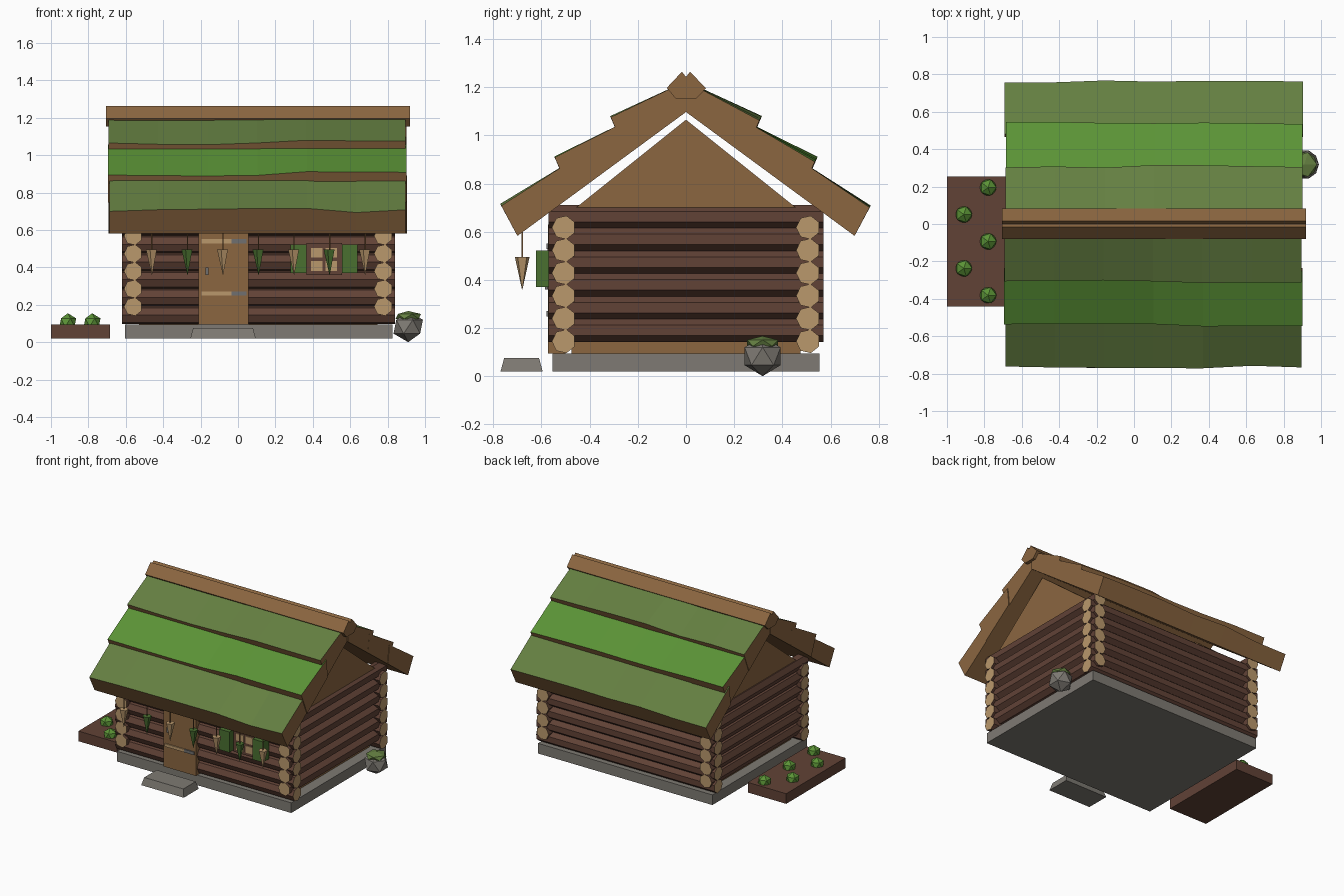
import bpy, bmesh, math, random
from mathutils import Vector

random.seed(4)
cube = bpy.data.objects.get("Cube")
if cube:
    bpy.data.objects.remove(cube, do_unlink=True)


def material(name, r, g, b):
    lin = [((c / 255 + 0.055) / 1.055) ** 2.4 for c in (r, g, b)] + [1]
    m = bpy.data.materials.new(name)
    m.use_nodes = True
    m.diffuse_color = lin
    m.node_tree.nodes["Principled BSDF"].inputs["Base Color"].default_value = lin
    return m


LOG = material("dark log", 97, 66, 54)
WOOD = material("warm plank", 139, 102, 64)
TAN = material("cut wood", 186, 152, 108)
STONE = material("stone", 126, 122, 115)
MOSS = material("dull moss", 100, 127, 65)
GRASS = material("bright grass", 91, 147, 54)
LEAF = material("leaf green", 74, 112, 48)
IRON = material("iron", 112, 112, 112)


def finish(name, bm, mats):
    bmesh.ops.recalc_face_normals(bm, faces=bm.faces)
    me = bpy.data.meshes.new(name)
    bm.to_mesh(me)
    bm.free()
    for m in mats:
        me.materials.append(m)
    ob = bpy.data.objects.new(name, me)
    bpy.context.collection.objects.link(ob)
    return ob


def loft(name, rings, mats, caps=0, top=None):
    """Skin closed rings; caps is the end material, top the side painted with material 1."""
    bm = bmesh.new()
    vs = [[bm.verts.new(p) for p in ring] for ring in rings]
    n = len(vs[0])
    for a, b in zip(vs, vs[1:]):
        for j in range(n):
            k = (j + 1) % n
            f = bm.faces.new((a[j], a[k], b[k], b[j]))
            f.material_index = 1 if j == top else 0
    for ring in (vs[0], vs[-1]):
        bm.faces.new(ring).material_index = caps
    return finish(name, bm, mats)


def along_x(name, profile, x0, x1, mats, **kw):
    return loft(name, [[(x, y, z) for y, z in profile] for x in (x0, x1)], mats, **kw)


def box(name, x0, x1, y0, y1, z0, z1, mat, taper=0.0):
    def ring(z, t):
        return [(x0 + t, y0 + t, z), (x1 - t, y0 + t, z), (x1 - t, y1 - t, z), (x0 + t, y1 - t, z)]
    return loft(name, [ring(z0, 0), ring(z1, taper)], [mat])


def ball(name, loc, radius, mat, squash=1.0):
    bm = bmesh.new()
    bmesh.ops.create_icosphere(bm, subdivisions=1, radius=radius)
    for v in bm.verts:
        v.co = Vector((v.co.x, v.co.y, v.co.z * squash)) + Vector(loc)
    return finish(name, bm, [mat])


def circle(n, r):
    return [(-r * math.cos(i * math.tau / n), r * math.sin(i * math.tau / n)) for i in range(n)]


# Foundation, front step and inner wall core
box("foundation", -0.605, 0.825, -0.555, 0.555, 0.02, 0.095, STONE)
box("front_step", -0.255, 0.095, -0.77, -0.595, 0.02, 0.075, STONE, 0.015)
box("wall_core", -0.53, 0.745, -0.475, 0.475, 0.095, 0.65, WOOD)

# Interlocking log walls with pale cut ends
hept = circle(7, 0.05)
for i in range(6):
    z = 0.145 + i * 0.0945
    for side, y in (("front", -0.507), ("back", 0.507)):
        along_x(f"{side}_log_{i}", [(y + u, z + v) for u, v in hept], -0.62, 0.84, [LOG, TAN], caps=1)
    z += 0.045
    for side, x in (("right", -0.56), ("left", 0.777)):
        rings = [[(x + u, y, z + v) for u, v in hept] for y in (-0.57, 0.57)]
        loft(f"{side}_log_{i}", rings, [LOG, TAN], caps=1)

# Gable triangles
for side, x in (("right", -0.56), ("left", 0.777)):
    along_x(f"{side}_gable", [(-0.475, 0.685), (0.475, 0.685), (0, 1.065)], x - 0.025, x + 0.025, [WOOD])


# Overlapping roof boards: uneven thick planks with green tops
def under(y):
    return 1.097 - 0.735 * y


boards = [
    ((0.0, 1.225), (0.308, 1.068), (0.245, under(0.245)), (0.0, under(0)), MOSS),
    ((0.25, 1.058), (0.54, 0.9), (0.475, under(0.475)), (0.235, under(0.235)), GRASS),
    ((0.48, 0.892), (0.765, 0.705), (0.70, under(0.70)), (0.465, under(0.465)), MOSS),
]
for side, s in (("front", -1), ("back", 1)):
    for b, (inner, outer, low, low_in, green) in enumerate(boards):
        x0 = -0.69 + random.uniform(-0.007, 0.007)
        x1 = 0.90 + random.uniform(-0.007, 0.007)
        rings = []
        for i in range(7):
            x = x0 + (x1 - x0) * i / 6
            d = random.uniform(-0.014, 0.014)
            edge = (outer[0] + d * 0.6, outer[1] + d)
            rings.append([(x, s * y, z) for y, z in (inner, edge, low, low_in)])
        loft(f"{side}_roof_board_{b}", rings, [WOOD, green], top=0)

# Ridge cap with a notch along its top
ridge = [(-0.08, 1.197), (-0.017, 1.264), (0, 1.243), (0.017, 1.264),
         (0.083, 1.195), (0.043, 1.153), (-0.043, 1.153)]
along_x("ridge_cap", ridge, -0.705, 0.92, [WOOD])

# Door with two strap hinges and a handle
box("door", -0.21, 0.055, -0.572, -0.5, 0.095, 0.63, WOOD)
for i, z in enumerate((0.26, 0.54)):
    box(f"door_strap_{i}", -0.195, -0.035, -0.58, -0.57, z - 0.011, z + 0.011, TAN)
    box(f"door_hinge_{i}", -0.035, 0.045, -0.58, -0.57, z - 0.011, z + 0.011, IRON)
box("door_handle", -0.175, -0.158, -0.585, -0.57, 0.36, 0.4, IRON)

# Window with four panes and open shutters
box("window_frame", 0.365, 0.555, -0.575, -0.5, 0.36, 0.53, LOG)
for i, x in enumerate((0.39, 0.467)):
    for j, z in enumerate((0.382, 0.452)):
        box(f"window_pane_{i}{j}", x, x + 0.062, -0.581, -0.574, z, z + 0.052, TAN)
for side, x in (("right", 0.28), ("left", 0.555)):
    box(f"{side}_shutter", x, x + 0.085, -0.622, -0.55, 0.37, 0.522, LEAF)

# Herb bundles hanging from the eaves
for i in range(7):
    x, y = -0.46 + i * 0.19, -0.68

    def ring(r, z):
        return [(x + u, y + v, z) for u, v in circle(5, r)]
    loft(f"herb_bundle_{i}", [ring(0.032, 0.495), ring(0.001, 0.36)], [LEAF if i % 2 else TAN])
    loft(f"herb_string_{i}", [ring(0.004, 0.49), ring(0.004, 0.63)], [WOOD])

# Garden bed with five plants in a zigzag
box("garden_bed", -1.0, -0.685, -0.44, 0.255, 0.02, 0.095, LOG)
for i in range(5):
    ball(f"garden_plant_{i}", (-0.91 if i % 2 else -0.78, 0.195 - i * 0.144, 0.105), 0.05, GRASS)

# Mossy boulder
ball("boulder", (0.91, 0.318, 0.083), 0.088, STONE, 0.94)
ball("boulder_moss", (0.91, 0.318, 0.138), 0.076, MOSS, 0.38)
